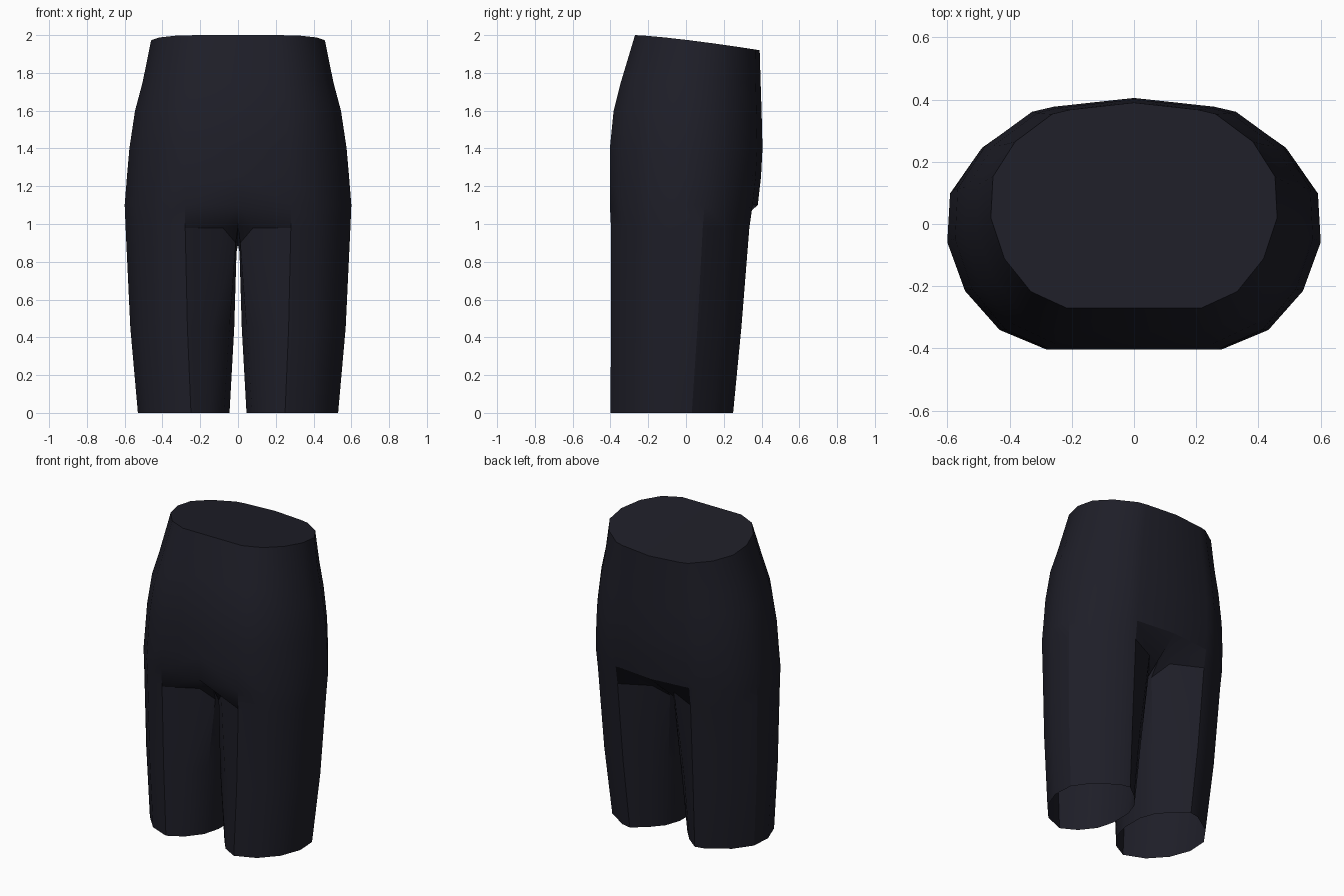
import bpy, bmesh

cube = bpy.data.objects.get("Cube")
if cube:
    bpy.data.objects.remove(cube, do_unlink=True)

# Dark navy cloth
cloth = bpy.data.materials.new("dark_navy_cloth")
cloth.use_nodes = True
navy = (0.013, 0.013, 0.021, 1)
cloth.diffuse_color = navy
cloth.node_tree.nodes["Principled BSDF"].inputs["Base Color"].default_value = navy

# Half section, front centre round the hip to back centre:
# share of the half width, share of the depth
SECTION = [(0, 0), (.47, 0), (.72, .08), (.905, .24), (1, .44),
           (.985, .64), (.83, .81), (.57, .945), (.45, .965), (0, 1)]

# Hip levels: height, half width, front y, back y
HIPS = [(1.96, .46, -.27, .39), (1.75, .505, -.345, .395), (1.6, .545, -.383, .4),
        (1.4, .575, -.403, .405), (1.25, .588, -.403, .397), (1.1, .6, -.403, .38)]
LEGS = [(.98, .595, -.397, .362), (.45, .57, -.397, .318), (0, .53, -.4, .273)]

# Inner thigh at each leg level, back to front: x, y, height offset
THIGHS = [
    [(.08, .24, 0), (.012, .15, -.08), (.008, .04, -.13), (.008, -.12, -.13),
     (.012, -.22, -.08), (.08, -.29, 0)],
    [(.13, .21, 0), (.045, .12, 0), (.02, .02, 0), (.02, -.13, 0),
     (.045, -.25, 0), (.14, -.335, 0)],
    [(.15, .18, 0), (.08, .1, 0), (.045, 0, 0), (.045, -.14, 0),
     (.075, -.25, 0), (.15, -.345, 0)],
]
# Crotch arch on the centre plane, back to front: y, z
ARCH = [(.23, .99), (.09, .89), (-.12, .89), (-.26, .99)]


def half_ring(z, w, front, back):
    return [(x * w, front + y * (back - front), z) for x, y in SECTION]


bm = bmesh.new()


def add(points):
    return [bm.verts.new(p) for p in points]


def bridge(a, b, closed=False):
    n = len(a)
    for i in range(n if closed else n - 1):
        j = (i + 1) % n
        bm.faces.new((a[i], a[j], b[j], b[i]))


# Hips, with a closed waist that slopes down to the back
rows = [add(half_ring(*level)) for level in HIPS]
for vert, (x, y) in zip(rows[0], SECTION):
    vert.co.z = 2 - .08 * y ** 1.3
for a, b in zip(rows, rows[1:]):
    bridge(a, b)
bm.faces.new(rows[0])

# Leg, open at the hem, starting from the hip ring closed by the crotch arch
ring = rows[-1] + add([(0, y, z) for y, z in ARCH])
for level, thigh in zip(LEGS, THIGHS):
    z = level[0]
    inner = [(x, y, z + dz) for x, y, dz in thigh]
    lower = add([inner[-1]] + half_ring(*level)[1:-1] + inner[:-1])
    bridge(ring, lower, closed=True)
    ring = lower

# Mirror to the other leg
bmesh.ops.mirror(bm, geom=bm.verts[:] + bm.edges[:] + bm.faces[:],
                 axis='X', merge_dist=.001)
bmesh.ops.recalc_face_normals(bm, faces=bm.faces)

mesh = bpy.data.meshes.new("shorts")
bm.to_mesh(mesh)
bm.free()
mesh.materials.append(cloth)
shorts = bpy.data.objects.new("shorts", mesh)
bpy.context.collection.objects.link(shorts)

bpy.ops.object.select_all(action='DESELECT')
shorts.select_set(True)
bpy.context.view_layer.objects.active = shorts
bpy.ops.object.shade_smooth_by_angle(angle=.55)
